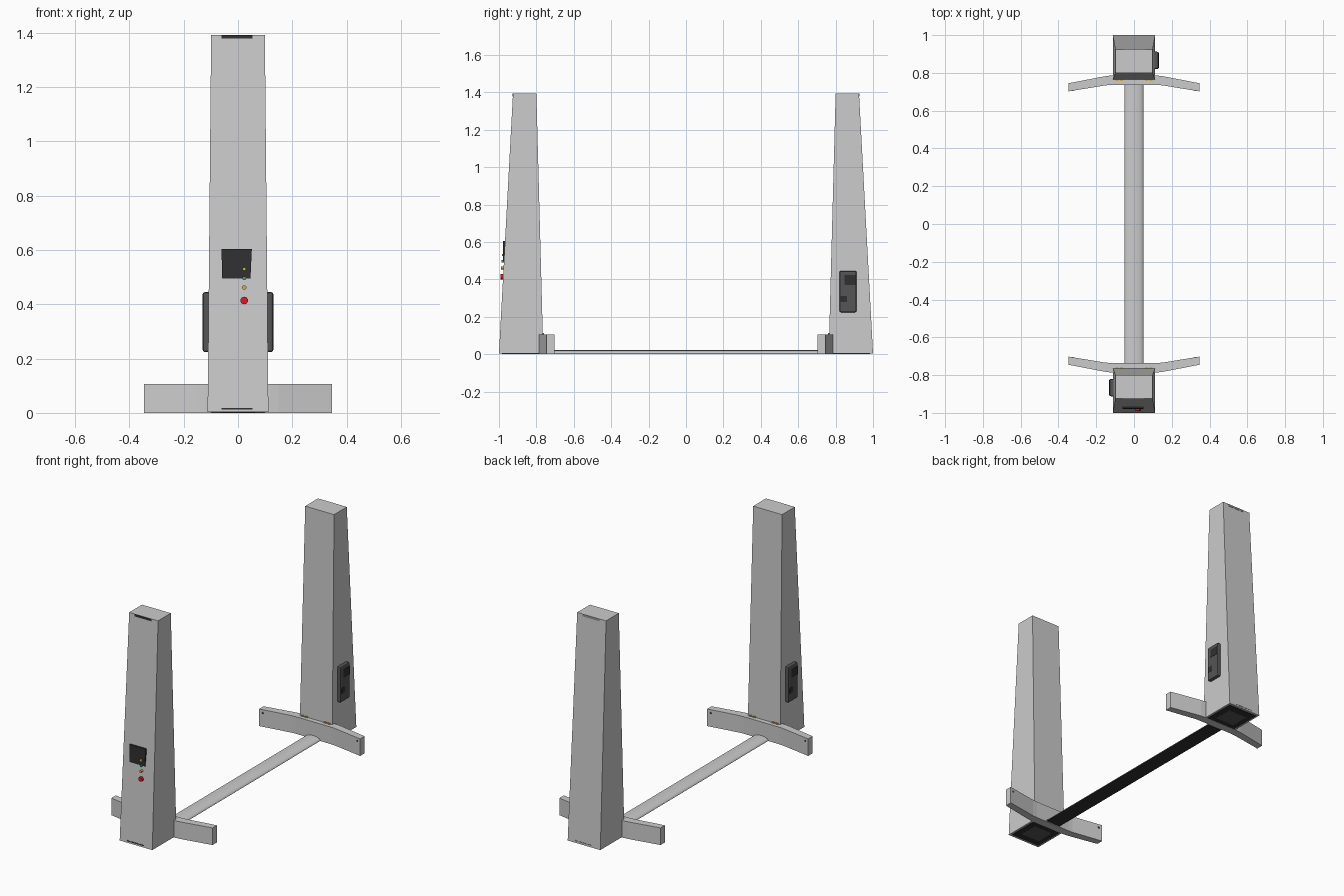
import bpy, bmesh, math
from mathutils import Matrix

if "Cube" in bpy.data.objects:
    bpy.data.objects.remove(bpy.data.objects["Cube"])


def mat(name, c):
    m = bpy.data.materials.new(name)
    m.diffuse_color = (*c, 1)
    m.use_nodes = True
    m.node_tree.nodes["Principled BSDF"].inputs["Base Color"].default_value = m.diffuse_color
    return m


DARK = mat("dark_plastic", (0.03, 0.03, 0.03))
CASE = mat("dark_grey", (0.09, 0.09, 0.09))
RED = mat("red", (0.7, 0.01, 0.02))
YELLOW = mat("yellow", (0.7, 0.6, 0.05))
GREEN = mat("green", (0.05, 0.4, 0.2))
ORANGE = mat("orange", (0.7, 0.4, 0.08))
GREY = mat("slot_grey", (0.28, 0.28, 0.28))


def finish(name, bm, s=1, material=None):
    # s = -1 turns the part half round onto the opposite tower
    if s < 0:
        bm.transform(Matrix.Rotation(math.pi, 4, 'Z'))
    bmesh.ops.recalc_face_normals(bm, faces=bm.faces)
    me = bpy.data.meshes.new(name)
    bm.to_mesh(me)
    bm.free()
    ob = bpy.data.objects.new(name, me)
    bpy.context.collection.objects.link(ob)
    if material:
        me.materials.append(material)
    return ob


def loft(name, low, high, s=1, material=None, bevel=0):
    # solid between two matching rings of points
    bm = bmesh.new()
    a = [bm.verts.new(p) for p in low]
    b = [bm.verts.new(p) for p in high]
    bm.faces.new(a[::-1])
    bm.faces.new(b)
    for i in range(len(a)):
        j = (i + 1) % len(a)
        bm.faces.new((a[i], a[j], b[j], b[i]))
    ob = finish(name, bm, s, material)
    if bevel:
        mod = ob.modifiers.new("bevel", 'BEVEL')
        mod.width, mod.segments = bevel, 2
    return ob


def rect(x0, x1, y0, y1, z):
    return [(x0, y0, z), (x1, y0, z), (x1, y1, z), (x0, y1, z)]


def box(name, x, y, z, s=1, material=None, bevel=0):
    return loft(name, rect(*x, *y, z[0]), rect(*x, *y, z[1]), s, material, bevel)


def disc(name, x, y, z, r, depth, s=1, material=None):
    bm = bmesh.new()
    m = Matrix.Translation((x, y, z)) @ Matrix.Rotation(math.pi / 2, 4, 'X')
    bmesh.ops.create_cone(bm, cap_ends=True, segments=16, radius1=r,
                          radius2=r, depth=depth, matrix=m)
    return finish(name, bm, s, material)


def front_y(z):
    return -1 + 0.075 * z / 1.393


def slot(name, z0, z1, s, material):
    d = 0.0015
    loft(name, rect(-0.061, 0.054, front_y(z0) - d, front_y(z0) + 0.01, z0),
         rect(-0.061, 0.054, front_y(z1) - d, front_y(z1) + 0.01, z1), s, material)


for s, side in ((1, "front"), (-1, "back")):
    # tapered tower and its dark foot plate
    loft(side + "_tower", rect(-0.112, 0.112, -1, -0.763, 0.003),
         rect(-0.099, 0.099, -0.925, -0.80, 1.393), s)
    box(side + "_foot_plate", (-0.1, 0.1), (-0.985, -0.778), (0.001, 0.01), s, DARK)
    box(side + "_foot_pad", (-0.065, 0.065), (-0.94, -0.82), (0, 0.008), s, CASE)

    # slots at top and bottom of the outer face
    tint = DARK if s > 0 else GREY
    slot(side + "_top_slot", 1.379, 1.3925, s, tint)
    slot(side + "_bottom_slot", 0.012, 0.018, s, tint)

    # bent bumper bar
    inner = [(-0.347, -0.702), (-0.15, -0.734), (-0.12, -0.736),
             (0.12, -0.736), (0.15, -0.734), (0.347, -0.702)]
    outer = [(0.347, -0.745), (0.15, -0.783), (0.12, -0.786),
             (-0.12, -0.786), (-0.15, -0.783), (-0.347, -0.745)]
    ring = inner + outer
    loft(side + "_bumper", [(x, y, 0) for x, y in ring],
         [(x, y, 0.106) for x, y in ring], s)
    for k in (-1, 1):
        disc(side + "_bumper_bolt", k * 0.325, -0.706, 0.085, 0.006, 0.006, s, CASE)
        # small clips where the tower meets the bumper
        for x in (0.065, 0.09):
            box(side + "_clip", sorted((k * x - 0.008, k * x + 0.008)),
                (-0.775, -0.758), (0.1, 0.112), s, ORANGE)

    # side control case with display and key
    box(side + "_side_case", (-0.13, -0.1), (-0.912, -0.82), (0.224, 0.445), s, CASE, 0.008)
    box(side + "_side_display", (-0.1315, -0.12), (-0.908, -0.848), (0.37, 0.422), s, DARK)
    box(side + "_side_key", (-0.1315, -0.12), (-0.862, -0.826), (0.278, 0.312), s, DARK)

# front screen and indicator buttons
loft("front_screen", rect(-0.058, 0.046, -0.979, -0.96, 0.496),
     rect(-0.061, 0.051, -0.978, -0.95, 0.604), 1, DARK)
for name, z, r, m in (("yellow_light", 0.53, 0.006, YELLOW),
                      ("green_light", 0.496, 0.007, GREEN),
                      ("orange_light", 0.462, 0.008, ORANGE),
                      ("red_button", 0.414, 0.014, RED)):
    disc(name, 0.023, front_y(z) - 0.003, z, r, 0.02, 1, m)

# low domed floor bar joining both towers, with dark underside
prof = [(0.05 * math.cos(math.pi * i / 12), 0.003 + 0.018 * math.sin(math.pi * i / 12))
        for i in range(13)]
bar = loft("floor_bar", [(x, -0.75, z) for x, z in prof], [(x, 0.75, z) for x, z in prof])
box("floor_bar_underside", (-0.048, 0.048), (-0.73, 0.73), (0, 0.004), 1, DARK)
bpy.context.view_layer.objects.active = bar
bar.select_set(True)
bpy.ops.object.shade_smooth_by_angle(angle=math.radians(35))
